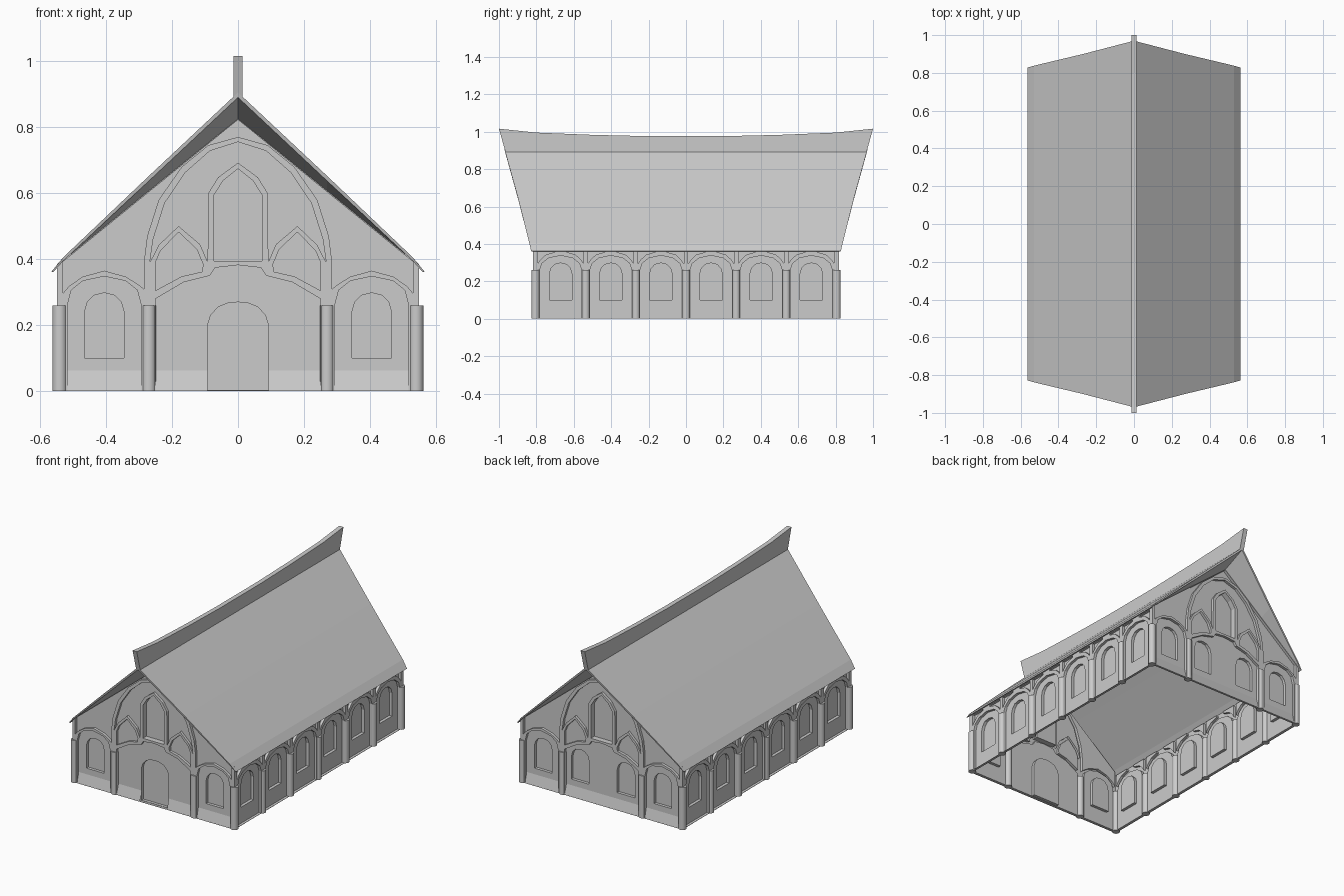
import bpy, bmesh, math
from mathutils import Vector
from mathutils.geometry import tessellate_polygon

if "Cube" in bpy.data.objects:
    bpy.data.objects.remove(bpy.data.objects["Cube"])

stone = bpy.data.materials.new("pale_grey")
stone.diffuse_color = (0.6, 0.6, 0.6, 1)
stone.use_nodes = True
stone.node_tree.nodes["Principled BSDF"].inputs["Base Color"].default_value = stone.diffuse_color

WX, WY = 0.548, 0.818      # outer wall planes
PANEL, PANE = 0.016, 0.034  # recess depths of panels and window panes


def finish(bm, name, recalc=False):
    bmesh.ops.remove_doubles(bm, verts=bm.verts, dist=0.0002)
    if recalc:
        bmesh.ops.recalc_face_normals(bm, faces=bm.faces)
    mesh = bpy.data.meshes.new(name)
    bm.to_mesh(mesh)
    bm.free()
    mesh.materials.append(stone)
    obj = bpy.data.objects.new(name, mesh)
    bpy.context.collection.objects.link(obj)
    return obj


def mirror_x(pts):
    return [(-u, z) for u, z in reversed(pts)]


def symmetric(pts):
    """Close a right half (bottom to top, ending on the axis) with its mirror."""
    return pts + [p for p in mirror_x(pts) if abs(p[0]) > 1e-6]


def shift(pts, du):
    return [(u + du, z) for u, z in pts]


def area(loop):
    return sum(a[0] * b[1] - b[0] * a[1] for a, b in zip(loop, loop[1:] + loop[:1]))


def sheet(bm, place, loop, depth, children=()):
    """Flat sheet with holes; every hole gets reveals and a deeper sheet."""
    loops = [loop] + [c[0] for c in children]
    flat = [p for lp in loops for p in lp]
    verts = [bm.verts.new(place(u, z, depth)) for u, z in flat]
    for tri in tessellate_polygon([[Vector((u, z, 0)) for u, z in lp] for lp in loops]):
        if abs(area([flat[i] for i in tri])) < 1e-9:
            continue
        if area([flat[i] for i in tri]) < 0:
            tri = tri[::-1]
        bm.faces.new([verts[i] for i in tri])
    for hole, deeper, grand in children:
        if area(hole) < 0:
            hole = hole[::-1]
        for p, q in zip(hole, hole[1:] + hole[:1]):
            bm.faces.new([bm.verts.new(place(*c)) for c in
                          ((*p, depth), (*q, depth), (*q, deeper), (*p, deeper))])
        sheet(bm, place, hole, deeper, grand)


# Shared shapes, as (across, height)
window = symmetric([(0.06, 0.1), (0.06, 0.24), (0.051, 0.27), (0.032, 0.29), (0, 0.298)])
door = symmetric([(0.092, 0.004), (0.092, 0.2), (0.083, 0.23), (0.06, 0.255),
                  (0.03, 0.267), (0, 0.27)])


def bay(top):
    return symmetric([(0.112, 0.002), (0.112, 0.26), (0.1, top - 0.042),
                      (0.065, top - 0.014), (0, top)])


# Gable panels
big_arch = [(0.285, 0.31), (0.285, 0.39), (0.275, 0.47), (0.24, 0.58),
            (0.17, 0.68), (0.09, 0.745), (0, 0.77)]
spandrel_half = [(0, 0.822), (0.53, 0.392), (0.53, 0.297), (0.51, 0.32), (0.47, 0.347),
                 (0.405, 0.365), (0.34, 0.347), (0.3, 0.322)] + big_arch
# over-arch panel: outer roof line on one side, big arch on the other
spandrel = (mirror_x(spandrel_half[1:8]) + [(0, 0.822)] + spandrel_half[1:8]
            + big_arch + mirror_x(big_arch)[1:])
tracery_half = [(0, 0.755), (0.085, 0.728), (0.16, 0.662), (0.222, 0.57), (0.257, 0.46),
                (0.267, 0.39), (0.24, 0.443), (0.18, 0.5), (0.115, 0.445), (0.092, 0.392),
                (0.09, 0.6), (0.06, 0.648), (0, 0.692)]
tracery = tracery_half + mirror_x(tracery_half)[1:-1]
lancet = symmetric([(0.072, 0.394), (0.072, 0.595), (0.045, 0.638), (0, 0.674)])
side_lancet = [(0.25, 0.305), (0.25, 0.39), (0.235, 0.425), (0.18, 0.482), (0.125, 0.43),
               (0.106, 0.385), (0.108, 0.362), (0.17, 0.348)]
middle_bay = symmetric([(0.25, 0.002), (0.25, 0.28), (0.165, 0.33), (0.085, 0.35),
                        (0.07, 0.374), (0, 0.382)])
gable_outline = symmetric([(WX, 0), (WX, 0.385), (0.53, 0.4), (0, 0.83)])


def gable(name, place, has_door):
    bm = bmesh.new()
    if has_door:
        openings = [(door, PANE, ())]
    else:
        openings = [(shift(window, s * 0.155), PANE, ()) for s in (-1, 1)]
    panels = [(middle_bay, PANEL, openings), (spandrel, PANEL, ()), (tracery, PANEL, ()),
              (lancet, PANE, ()), (side_lancet, PANEL, ()), (mirror_x(side_lancet), PANEL, ())]
    for s in (-1, 1):
        panels.append((shift(bay(0.348), s * 0.405), PANEL,
                       [(shift(window, s * 0.405), PANE, ())]))
    sheet(bm, place, gable_outline, 0, panels)
    # sloping plinth at the foot of each bay
    spans = [(-0.517, -0.293), (0.293, 0.517)]
    spans += [(-0.25, -0.092), (0.092, 0.25)] if has_door else [(-0.25, 0.25)]
    for a, b in spans:
        bm.faces.new([bm.verts.new(place(*c)) for c in
                      ((a, 0, 0), (b, 0, 0), (b, 0.063, PANEL), (a, 0.063, PANEL))])
    finish(bm, name)


gable("front_gable", lambda u, z, d: (u, -WY + d, z), True)
gable("back_gable", lambda u, z, d: (-u, WY - d, z), False)

# Side arcades: six bays with windows and corner spandrels
corner = [(0.122, 0.295), (0.122, 0.368), (0.03, 0.368), (0.03, 0.357),
          (0.08, 0.342), (0.108, 0.316)]


def arcade(name, place):
    bm = bmesh.new()
    panels = []
    for i in range(6):
        c = (i - 2.5) * 0.268
        panels.append((shift(bay(0.338), c), PANEL, [(shift(window, c), PANE, ())]))
        panels.append((shift(corner, c), PANEL, ()))
        panels.append((shift(mirror_x(corner), c), PANEL, ()))
    sheet(bm, place, [(-WY, 0), (WY, 0), (WY, 0.378), (-WY, 0.378)], 0, panels)
    finish(bm, name)


arcade("right_arcade", lambda u, z, d: (WX - d, u, z))
arcade("left_arcade", lambda u, z, d: (-WX + d, -u, z))

# Columns along all four walls
spots = {(sx * x, sy * 0.805) for x in (0.27, 0.54) for sx in (-1, 1) for sy in (-1, 1)}
spots |= {(sx * 0.54, i * 0.268) for i in range(-2, 3) for sx in (-1, 1)}
bm = bmesh.new()
for x, y in sorted(spots):
    new = bmesh.ops.create_cone(bm, cap_ends=True, segments=16, radius1=0.022,
                                radius2=0.022, depth=0.26)["verts"]
    bmesh.ops.translate(bm, verts=new, vec=(x, y, 0.13))
for f in bm.faces:
    f.smooth = len(f.verts) == 4
finish(bm, "columns")

# Roof: outer slopes, thin rim, and soffit running back to the gable, as (x, y, z)
outer = [(0, 0.97, 0.905), (0.27, 0.9, 0.652), (0.53, 0.838, 0.405), (0.565, 0.828, 0.362)]
rim = [(0, 0.967, 0.89), (0.27, 0.897, 0.637), (0.53, 0.835, 0.394), (0.56, 0.825, 0.36)]
wall = [(0, WY, 0.825), (0.27, WY, 0.607), (0.53, WY, 0.396), (WX, WY, 0.375)]
bm = bmesh.new()


def quad(sx, *pts):
    bm.faces.new([bm.verts.new((sx * x, y, z)) for x, y, z in pts])


def flip(p):
    return (p[0], -p[1], p[2])


for sx in (-1, 1):
    for a, b in zip(outer, outer[1:]):
        quad(sx, a, b, flip(b), flip(a))
    for upper, lower in ((outer, rim), (rim, wall)):
        for i in range(3):
            pts = (upper[i], upper[i + 1], lower[i + 1], lower[i])
            quad(sx, *pts)
            quad(sx, *[flip(p) for p in pts])
    # eave undersides
    quad(sx, outer[3], rim[3], flip(rim[3]), flip(outer[3]))
    quad(sx, rim[3], wall[3], flip(wall[3]), flip(rim[3]))
finish(bm, "roof", True)

# Ridge beam with a sagging top edge
top = [(1, 1.016), (0.8, 0.995), (0.5, 0.983), (0.2, 0.976)]
profile = [(-0.965, 0.89), (0.965, 0.89)] + top + mirror_x(top)
bm = bmesh.new()
face = bm.faces.new([bm.verts.new((-0.014, y, z)) for y, z in profile])
side = bmesh.ops.extrude_face_region(bm, geom=[face])["geom"]
bmesh.ops.translate(bm, verts=[v for v in side if isinstance(v, bmesh.types.BMVert)],
                    vec=(0.028, 0, 0))
finish(bm, "ridge_beam", True)
